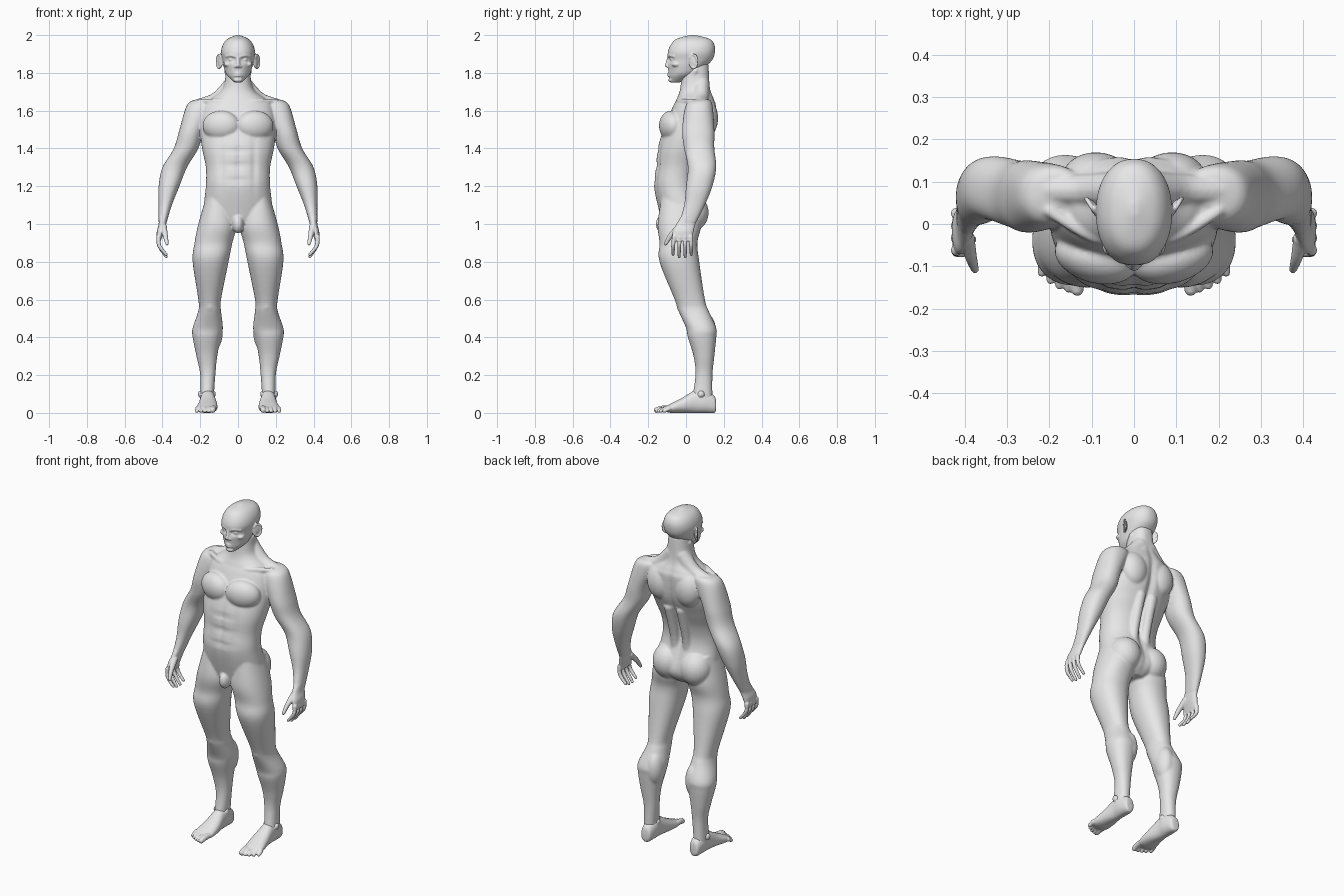
import bpy, bmesh, math
from math import sin, cos, pi, exp
from mathutils import Vector, Matrix

cube = bpy.data.objects.get("Cube")
if cube:
    bpy.data.objects.remove(cube)

skin = bpy.data.materials.new("plain_grey")
skin.use_nodes = True
skin.diffuse_color = (.8, .8, .8, 1)
skin.node_tree.nodes["Principled BSDF"].inputs["Base Color"].default_value = skin.diffuse_color


def spline(rows, steps):
    """Catmull-Rom interpolation through rows of numbers."""
    result = []
    last = len(rows) - 1
    for i in range(last):
        before, start, end, after = rows[max(i - 1, 0)], rows[i], rows[i + 1], rows[min(i + 2, last)]
        for k in range(steps):
            t = k / steps
            result.append([q + t / 2 * (r - p + t * (2 * p - 5 * q + 4 * r - s + t * (3 * (q - r) + s - p)))
                           for p, q, r, s in zip(before, start, end, after)])
    return result + [list(rows[-1])]


def bridge_rings(bm, rings):
    """Bridge closed rings of points and cap both ends."""
    loops = [[bm.verts.new(point) for point in ring] for ring in rings]
    count = len(loops[0])
    for lower, upper in zip(loops, loops[1:]):
        for j in range(count):
            k = (j + 1) % count
            bm.faces.new((lower[j], lower[k], upper[k], upper[j]))
    bm.faces.new(loops[0][::-1])
    bm.faces.new(loops[-1])


def superellipse(angle, power):
    def flatten(value):
        return math.copysign(abs(value) ** (2 / power), value)
    return flatten(cos(angle)), flatten(sin(angle))


def loft(bm, rows, side=1, power=2.2, along_y=False, warp=None, count=96):
    """Rows hold a station, then the low and high bounds in two directions."""
    rings = []
    for station, a_low, a_high, b_low, b_high in spline(rows, 6):
        ring = []
        for j in range(count):
            u, v = superellipse(2 * pi * j / count, power)
            a = (a_low + a_high + u * (a_high - a_low)) / 2
            b = (b_low + b_high + v * (b_high - b_low)) / 2
            point = Vector((a, station, b) if along_y else (a, b, station))
            if warp:
                point.y += warp(*point)
            point.x *= side
            ring.append(point)
        rings.append(ring)
    bridge_rings(bm, rings)


def symmetric_loft(bm, rows, warp):
    """Rows hold height, half width, front and back."""
    loft(bm, [(z, -half, half, front, back) for z, half, front, back in rows], warp=warp)


def blob(bm, centre, size, side=1, turn=0):
    x, y, z = centre
    matrix = (Matrix.Translation((x * side, y, z)) @ Matrix.Rotation(turn * side, 4, 'Z')
              @ Matrix.Diagonal((*size, 1)))
    bmesh.ops.create_uvsphere(bm, u_segments=24, v_segments=16, radius=1, matrix=matrix)


def tube(bm, path, side, start_radius, end_radius, count=12):
    """Tapered tube with round ends along a smooth path."""
    points = [Vector(p) for p in spline(path, 4)]
    last = len(points) - 1
    rings = []
    for i, point in enumerate(points):
        radius = start_radius + (end_radius - start_radius) * i / last
        tangent = points[min(i + 1, last)] - points[max(i - 1, 0)]
        facing = tangent.to_track_quat('Z', 'Y')
        ring = []
        for j in range(count):
            angle = 2 * pi * j / count
            p = point + facing @ Vector((radius * cos(angle), radius * sin(angle), 0))
            ring.append(Vector((p.x * side, p.y, p.z)))
        rings.append(ring)
    bridge_rings(bm, rings)
    blob(bm, points[0], [start_radius] * 3, side)
    blob(bm, points[-1], [end_radius] * 3, side)


def fuse(name, bm, voxel, rounds):
    """Turn overlapping shells into one smooth skin."""
    bmesh.ops.recalc_face_normals(bm, faces=bm.faces)
    mesh = bpy.data.meshes.new(name)
    bm.to_mesh(mesh)
    bm.free()
    mesh.materials.append(skin)
    part = bpy.data.objects.new(name, mesh)
    bpy.context.collection.objects.link(part)
    remesh = part.modifiers.new("fuse", 'REMESH')
    remesh.mode = 'VOXEL'
    remesh.voxel_size = voxel
    remesh.use_smooth_shade = True
    smooth = part.modifiers.new("soften", 'SMOOTH')
    smooth.factor = .5
    smooth.iterations = rounds


def bump(distance, width):
    return exp(-(distance / width) ** 2)


def torso_warp(x, y, z):
    """Spine furrow behind, divided abdomen in front."""
    if y > 0:
        return -.02 * bump(x, .02) * bump(z - 1.35, .3)
    creases = sum(bump(z - crease, .012) for crease in (1.23, 1.31, 1.39)) * bump(x, .07)
    seams = bump(x, .012) + bump(abs(x) - .085, .015)
    return .007 * (creases + seams * bump(z - 1.32, .14)) if y < -.06 else 0


def head_warp(x, y, z):
    """Eye sockets and hollow cheeks."""
    if y > 0:
        return 0
    socket = bump(abs(x) - .034, .02) * bump(z - 1.87, .013)
    cheek = bump(abs(x) - .05, .02) * bump(z - 1.81, .025)
    return .014 * socket + .005 * cheek


# Trunk, legs and arms
torso = [(.96, .05, -.09, .05), (1, .13, -.12, .09), (1.06, .18, -.14, .1), (1.2, .17, -.17, .06),
         (1.3, .17, -.16, .07), (1.4, .19, -.15, .11), (1.5, .2, -.12, .15), (1.62, .19, -.07, .16),
         (1.66, .15, -.05, .15), (1.72, .08, -.03, .13), (1.85, .06, -.02, .12)]
leg = [(1.14, .05, .17, -.13, .06), (1, .01, .21, -.15, .08), (.9, .03, .23, -.14, .06),
       (.8, .05, .24, -.14, .07), (.6, .09, .21, -.06, .1), (.54, .09, .21, -.04, .12),
       (.45, .08, .24, 0, .16), (.4, .09, .24, .01, .16), (.3, .11, .22, .04, .15),
       (.2, .12, .2, .05, .14), (.06, .13, .2, .03, .14)]
arm = [(1.66, .14, .22, .05, .12), (1.63, .12, .27, 0, .14), (1.5, .18, .31, -.02, .15),
       (1.4, .21, .34, -.01, .15), (1.3, .27, .4, .01, .16), (1.2, .31, .42, 0, .14),
       (1.1, .35, .42, -.01, .1), (1, .38, .42, -.04, .05)]

body = bmesh.new()
symmetric_loft(body, torso, torso_warp)
blob(body, (0, -.12, 1), (.03, .04, .05))
for side in (1, -1):
    loft(body, leg, side)
    loft(body, arm, side)
    # Chest, shoulder blade, buttock, kneecap and calf
    blob(body, (.09, -.08, 1.52), (.1, .06, .08), side, turn=.25)
    blob(body, (.09, .11, 1.56), (.08, .06, .1), side)
    blob(body, (.09, .03, 1.06), (.09, .09, .1), side)
    blob(body, (.15, -.02, .57), (.03, .03, .04), side)
    blob(body, (.13, .1, .43), (.05, .06, .1), side)
    # Neck slope, collar bone, neck cord and back column
    tube(body, [(.03, .08, 1.74), (.11, .08, 1.66), (.2, .08, 1.63)], side, .045, .035)
    tube(body, [(.02, -.04, 1.64), (.1, -.03, 1.65), (.2, .03, 1.65)], side, .012, .014)
    tube(body, [(.02, -.03, 1.66), (.06, .05, 1.81)], side, .012, .014)
    tube(body, [(.04, .04, 1.12), (.04, .05, 1.24), (.04, .1, 1.42)], side, .025, .03)
fuse("body", body, voxel=.006, rounds=6)

# Head with brow, eyes, nose, lips and ears
skull = [(1.75, .02, -.08, -.03), (1.79, .06, -.09, .05), (1.83, .075, -.095, .1),
         (1.87, .083, -.096, .14), (1.91, .09, -.096, .153), (1.95, .08, -.08, .15),
         (1.98, .055, -.05, .125), (2, .01, .02, .05)]
head = bmesh.new()
symmetric_loft(head, skull, head_warp)
tube(head, [(0, -.09, 1.885), (0, -.1, 1.84)], 1, .008, .012)
for lip_height in (1.785, 1.797):
    tube(head, [(x, -.093 + abs(x) / 2, lip_height) for x in (-.02, 0, .02)], 1, .006, .006)
blob(head, (0, -.077, 1.763), (.024, .016, .014))
for side in (1, -1):
    tube(head, [(.01, -.09, 1.886), (.035, -.084, 1.892), (.06, -.063, 1.888)], side, .008, .008)
    blob(head, (.034, -.072, 1.87), (.016, .012, .009), side)
    blob(head, (.012, -.095, 1.834), (.009, .01, .007), side)
    blob(head, (.056, -.05, 1.845), (.02, .026, .014), side)
    blob(head, (.094, .037, 1.86), (.009, .024, .034), side, turn=-.5)
    rim = [math.radians(angle) for angle in range(150, -151, -50)]
    tube(head, [(.1 + .013 * cos(a), .04 + .02 * cos(a), 1.86 + .036 * sin(a)) for a in rim],
         side, .006, .006)
fuse("head", head, voxel=.004, rounds=4)

# Hands and feet
palm = [(1.05, .37, .42, -.02, .07), (1, .38, .42, -.05, .05), (.96, .39, .43, -.07, .04),
        (.91, .41, .43, -.07, .03)]
sole = [(.16, .15, .18, .02, .05), (.15, .13, .19, 0, .09), (.1, .12, .2, 0, .12),
        (.05, .12, .2, 0, .12), (-.02, .11, .21, 0, .08), (-.08, .11, .22, 0, .05),
        (-.12, .12, .21, .01, .03)]
for side, label in ((1, "left"), (-1, "right")):
    hand = bmesh.new()
    loft(hand, palm, side)
    for finger in range(4):
        y = -.062 + .029 * finger
        tip = .825 + .006 * (finger - 1.5) ** 2
        tube(hand, [(.42, y, .93), (.417, y * 1.1, .885), (.38, y * 1.1, tip)], side, .0135, .008)
    tube(hand, [(.395, -.035, .985), (.385, -.08, .94), (.376, -.108, .895)], side, .019, .009)
    fuse(label + "_hand", hand, voxel=.0035, rounds=3)

    foot = bmesh.new()
    loft(foot, sole, side, along_y=True)
    for ankle_x in (.13, .2):
        blob(foot, (ankle_x, .08, .1), (.012, .018, .018), side)
    for toe in range(5):
        x = .13 + .021 * toe
        tip = -.155 + .0025 * toe ** 2
        radius = .01 if toe else .015
        tube(foot, [(x, -.09, .024), (x + .002, tip + .025, .022), (x + .004, tip, radius)],
             side, radius + .002, radius)
    fuse(label + "_foot", foot, voxel=.0035, rounds=3)
